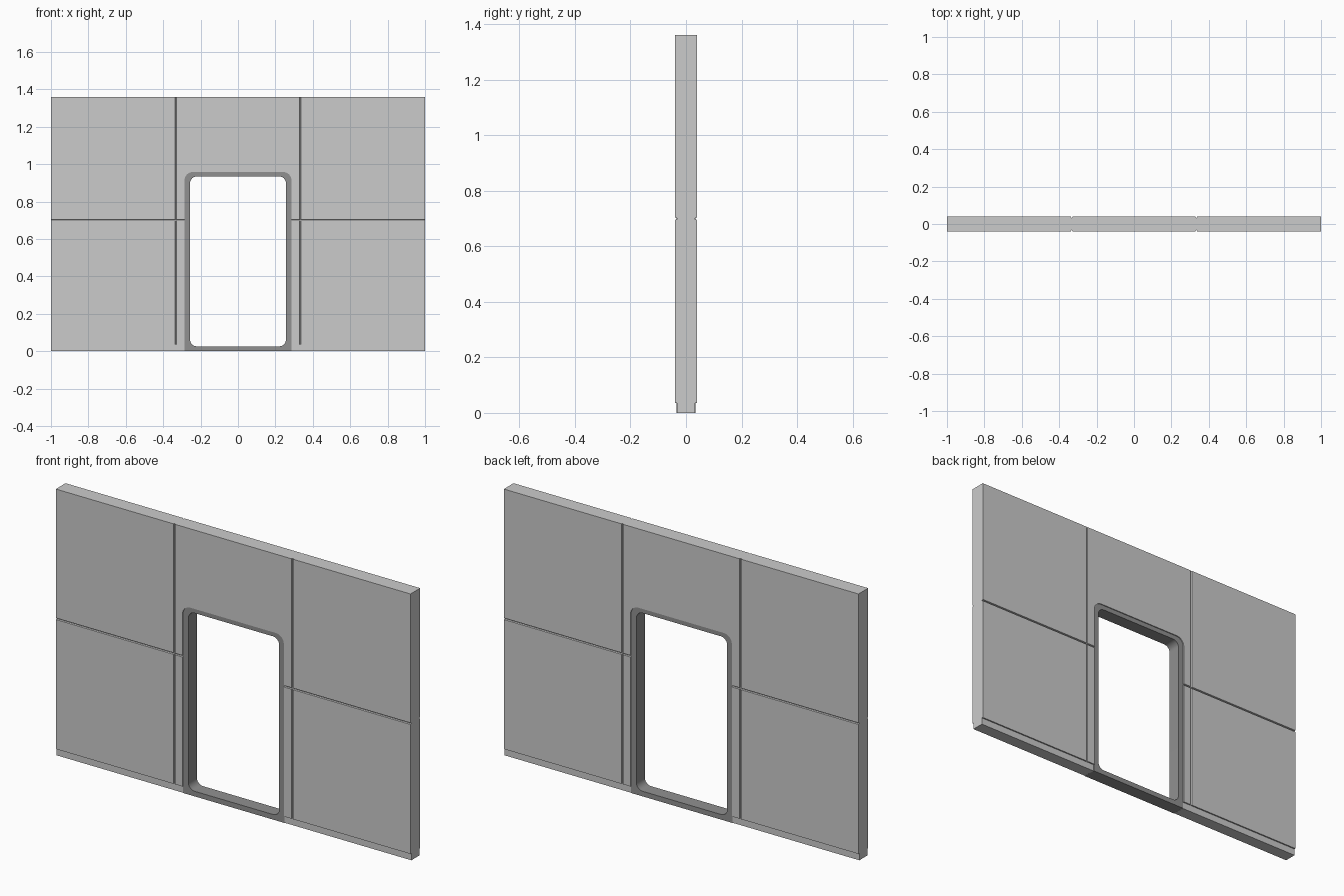
import bpy, bmesh, math

if "Cube" in bpy.data.objects:
    bpy.data.objects.remove(bpy.data.objects["Cube"])

HALF_T = 0.039      # half wall thickness
CORE = 0.032        # half thickness at plinth / groove floor
HEIGHT = 1.36


def make_object(name, bm):
    bmesh.ops.recalc_face_normals(bm, faces=bm.faces)
    me = bpy.data.meshes.new(name)
    bm.to_mesh(me)
    bm.free()
    ob = bpy.data.objects.new(name, me)
    bpy.context.collection.objects.link(ob)
    return ob


def prism(name, points, offset):
    """Extrude a closed outline along an offset vector."""
    bm = bmesh.new()
    face = bm.faces.new([bm.verts.new(p) for p in points])
    ext = bmesh.ops.extrude_face_region(bm, geom=[face])
    verts = [g for g in ext["geom"] if isinstance(g, bmesh.types.BMVert)]
    bmesh.ops.translate(bm, verts=verts, vec=offset)
    return make_object(name, bm)


def outline(half_w, z0, z1, r_low, r_top, seg=8):
    """Rounded rectangle in the xz plane, counter-clockwise from lower right."""
    pts = []
    corners = [(1, z0, r_low, -90), (1, z1, r_top, 0),
               (-1, z1, r_top, 90), (-1, z0, r_low, 180)]
    for sx, z, r, start in corners:
        cx = sx * (half_w - r)
        cz = z + r if z == z0 else z - r
        for i in range(seg + 1):
            a = math.radians(start + 90 * i / seg)
            pts.append((cx + r * math.cos(a), cz + r * math.sin(a)))
    return pts


def cut(target, cutter):
    mod = target.modifiers.new("cut", 'BOOLEAN')
    mod.operation = 'DIFFERENCE'
    mod.solver = 'EXACT'
    mod.object = cutter
    bpy.context.view_layer.objects.active = target
    bpy.ops.object.modifier_apply(modifier=mod.name)
    bpy.data.objects.remove(cutter)


# Wall: side profile with stepped plinth and mid-height groove, extruded in x
half = [(CORE, 0), (CORE, 0.035), (HALF_T, 0.035),
        (HALF_T, 0.695), (CORE, 0.697), (CORE, 0.701), (HALF_T, 0.703),
        (HALF_T, HEIGHT)]
profile = half + [(-y, z) for y, z in reversed(half)]
wall = prism("wall_panel", [(-1, y, z) for y, z in profile], (2, 0, 0))

# Vertical panel grooves on both faces
for x in (-0.333, 0.333):
    for s in (-1, 1):
        section = [(x - 0.002, s * (CORE + 0.0003)), (x + 0.002, s * (CORE + 0.0003)),
                   (x + 0.004, s * HALF_T), (x + 0.004, s * 0.06),
                   (x - 0.004, s * 0.06), (x - 0.004, s * HALF_T)]
        cut(wall, prism("groove_cutter", [(px, py, 0.02) for px, py in section],
                        (0, 0, 1.5)))

# Door opening
hole = outline(0.286, -0.1, 0.958, 0.001, 0.045)
cut(wall, prism("door_cutter", [(x, -0.1, z) for x, z in hole], (0, 0.2, 0)))

# Door frame: outer and inner loops bridged on front, back, outside and inside
outer = outline(0.286, 0.0, 0.958, 0.001, 0.045)
inner = outline(0.256, 0.026, 0.934, 0.035, 0.035)
bm = bmesh.new()
FY = 0.034
rings = [[bm.verts.new((x, y, z)) for x, z in loop]
         for loop, y in ((outer, -FY), (inner, -FY), (inner, FY), (outer, FY))]
n = len(outer)
for k in range(4):
    a, b = rings[k], rings[(k + 1) % 4]
    for i in range(n):
        j = (i + 1) % n
        bm.faces.new((a[i], a[j], b[j], b[i]))
frame = make_object("door_frame", bm)

mat = bpy.data.materials.new("dark_grey")
mat.diffuse_color = (0.28, 0.28, 0.28, 1)
mat.use_nodes = True
mat.node_tree.nodes["Principled BSDF"].inputs["Base Color"].default_value = mat.diffuse_color
frame.data.materials.append(mat)

# Smooth the rounded corners, keep edges sharp
bpy.ops.object.select_all(action='DESELECT')
for ob in (wall, frame):
    ob.select_set(True)
bpy.context.view_layer.objects.active = frame
bpy.ops.object.shade_smooth_by_angle(angle=math.radians(30))
